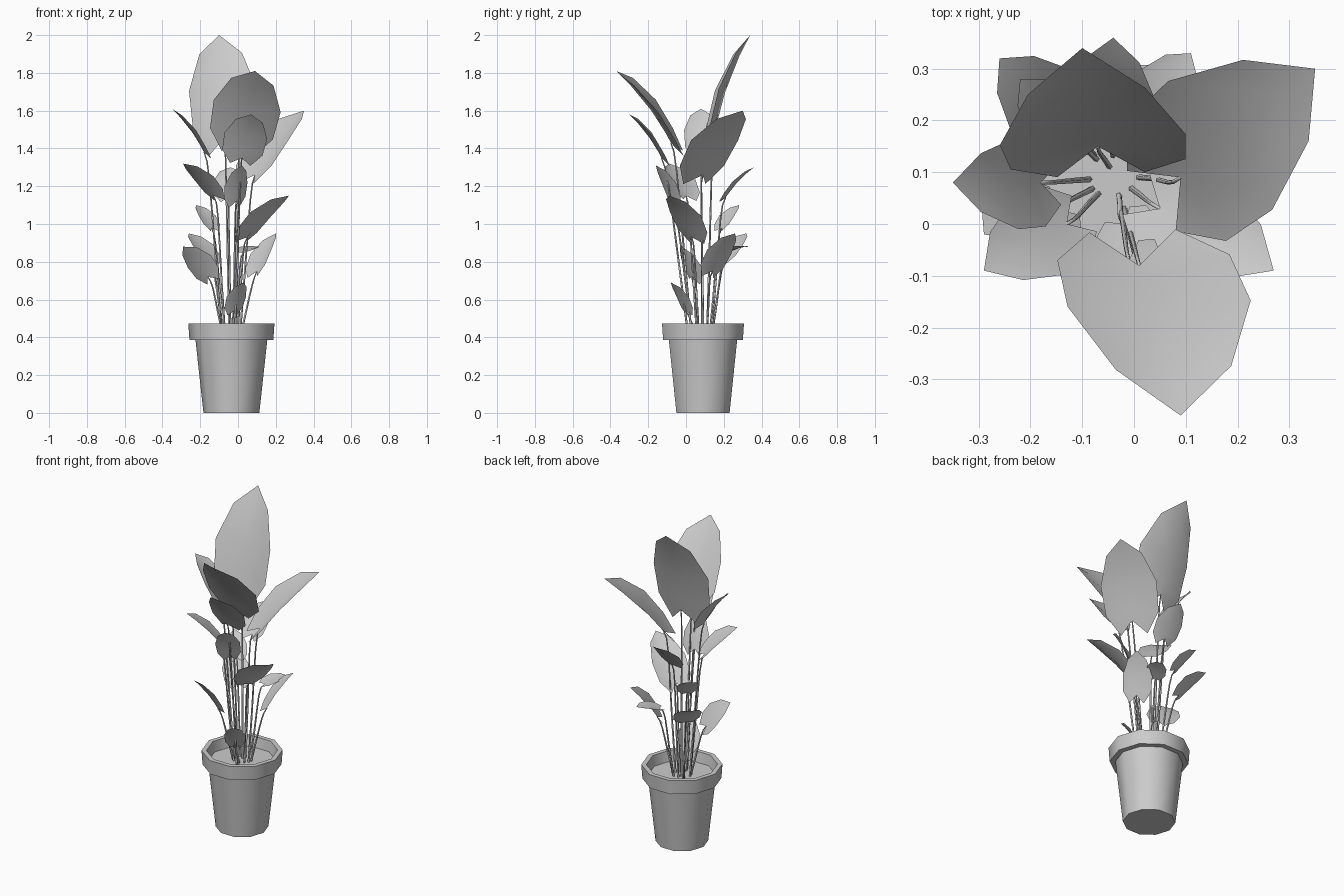
import bpy, bmesh, math
from mathutils import Vector

cube = bpy.data.objects.get("Cube")
if cube:
    bpy.data.objects.remove(cube, do_unlink=True)

clay = bpy.data.materials.new("plain_grey")
clay.use_nodes = True
clay.diffuse_color = (0.6, 0.6, 0.6, 1)
clay.node_tree.nodes["Principled BSDF"].inputs["Base Color"].default_value = (0.6, 0.6, 0.6, 1)

CENTRE = Vector((-0.035, 0.09, 0))
UP = Vector((0, 0, 1))


def finish(name, bm, angle):
    """Turn a bmesh into a named, smoothly shaded object."""
    mesh = bpy.data.meshes.new(name)
    bm.to_mesh(mesh)
    bm.free()
    mesh.materials.append(clay)
    obj = bpy.data.objects.new(name, mesh)
    bpy.context.collection.objects.link(obj)
    bpy.ops.object.select_all(action="DESELECT")
    obj.select_set(True)
    bpy.context.view_layer.objects.active = obj
    bpy.ops.object.shade_smooth_by_angle(angle=math.radians(angle))
    return obj


def bridge(bm, lower, upper):
    count = len(lower)
    for i in range(count):
        j = (i + 1) % count
        bm.faces.new((lower[i], lower[j], upper[j], upper[i]))


def lathe(name, profile, sides=10):
    """Revolve (radius, height) pairs and cap both ends."""
    bm = bmesh.new()
    rings = []
    for radius, height in profile:
        ring = []
        for i in range(sides):
            a = math.tau * i / sides
            spoke = Vector((math.cos(a), math.sin(a), 0)) * radius
            ring.append(bm.verts.new(CENTRE + spoke + UP * height))
        rings.append(ring)
    for lower, upper in zip(rings, rings[1:]):
        bridge(bm, lower, upper)
    bm.faces.new(reversed(rings[0]))
    bm.faces.new(rings[-1])
    return finish(name, bm, 40)


# Half outline of a heart-shaped blade: (distance along midrib, share of half width)
OUTLINE = [(-0.18, 0.47), (0.06, 0.94), (0.42, 1.0), (0.79, 0.63)]


def leaf(name, notch, tip, width, roll):
    """Arched, slightly folded blade with a pointed tip and two lobes beside the notch."""
    axis = tip - notch
    length = axis.length
    flat = axis.cross(UP).normalized()
    rise = flat.cross(axis).normalized()
    across = flat * math.cos(roll) + rise * math.sin(roll)
    normal = across.cross(axis).normalized()

    def place(t, side):
        lift = 0.18 * max(t, 0) * (1 - t) + 0.08 * abs(side)
        return notch + axis * t + across * (side * width / 2) + normal * (lift * length)

    bm = bmesh.new()
    spine = [bm.verts.new(place(t, 0)) for t in (0, 0.13, 0.42, 0.79)]
    point = bm.verts.new(place(1, 0))
    for sign in (-1, 1):
        edge = [bm.verts.new(place(t, sign * w)) for t, w in OUTLINE]
        faces = [(spine[i], edge[i], edge[i + 1], spine[i + 1]) for i in range(3)]
        faces.append((spine[3], edge[3], point))
        for face in faces:
            bm.faces.new(face if sign > 0 else reversed(face))
    return finish(name, bm, 60)


def stem(name, root, end, lean, radius=0.006, sides=5, steps=6):
    """Thin tapering tube that rises steeply, then bends over to the blade."""
    rise = Vector((end.x, end.y, 0)).lerp(root, 0.35)
    rise.z = root.z + (end.z - root.z) * 0.75
    approach = end - lean.normalized() * 0.05
    bm = bmesh.new()
    rings = []
    for k in range(steps):
        t = k / (steps - 1)
        s = 1 - t
        p = root * s**3 + rise * (3 * s * s * t) + approach * (3 * s * t * t) + end * t**3
        r = radius * (1 - 0.4 * t)
        rings.append([bm.verts.new(p + Vector((math.cos(a), math.sin(a), 0)) * r)
                      for a in (math.tau * i / sides for i in range(sides))])
    for lower, upper in zip(rings, rings[1:]):
        bridge(bm, lower, upper)
    bm.faces.new(reversed(rings[0]))
    bm.faces.new(rings[-1])
    return finish(name, bm, 80)


# Pot with a thick rim, and the soil inside it
lathe("pot", [(0.148, 0), (0.19, 0.385), (0.222, 0.385), (0.228, 0.472),
              (0.2, 0.472), (0.185, 0.38)])
lathe("soil", [(0.18, 0.38), (0.188, 0.41)])

# Leaves in hundredths of a unit: notch, tip, width, then roll in degrees
LEAVES = {
    "top_back": ((-7, 15, 146), (-10, 34, 200), 36, 6),
    "top_front": ((1, -8, 143), (9, -37, 181), 36, 17),
    "upper_front": ((2, -13, 135), (7, -30, 158), 23, 14),
    "upper_left": ((9, 9, 126), (35, 30, 160), 32, 0),
    "upper_right": ((-18, 8, 138), (-35, 8, 161), 18, 0),
    "middle_right": ((-13, 0, 115), (-29, -9, 132), 18, -8),
    "middle_front": ((-1, -7, 112), (2, -16, 131), 14, -13),
    "middle_left": ((5, 3, 93), (27, -9, 115), 20, 8),
    "middle_back": ((-5, 21, 114), (-4, 36, 130), 17, 0),
    "small_back_right": ((-14, 19, 98), (-22, 28, 110), 12, 0),
    "low_back_right": ((-15, 21, 81), (-26, 32, 95), 16, 0),
    "low_back_left": ((10, 14, 75), (20, 26, 95), 17, 12),
    "low_back": ((3, 22, 85), (11, 33, 88), 12, 0),
    "low_right": ((-16, 3, 72), (-29, -2, 88), 18, -33),
    "lowest_front": ((-2, 0, 54), (3, -8, 69), 12, 0),
}
for name, (notch, tip, width, roll) in LEAVES.items():
    notch, tip = Vector(notch) / 100, Vector(tip) / 100
    offset = (notch - CENTRE) * 0.35
    root = CENTRE + Vector((offset.x, offset.y, 0.4))
    leaf(name + "_leaf", notch, tip, width / 100, math.radians(roll))
    stem(name + "_stem", root, notch, tip - notch)
